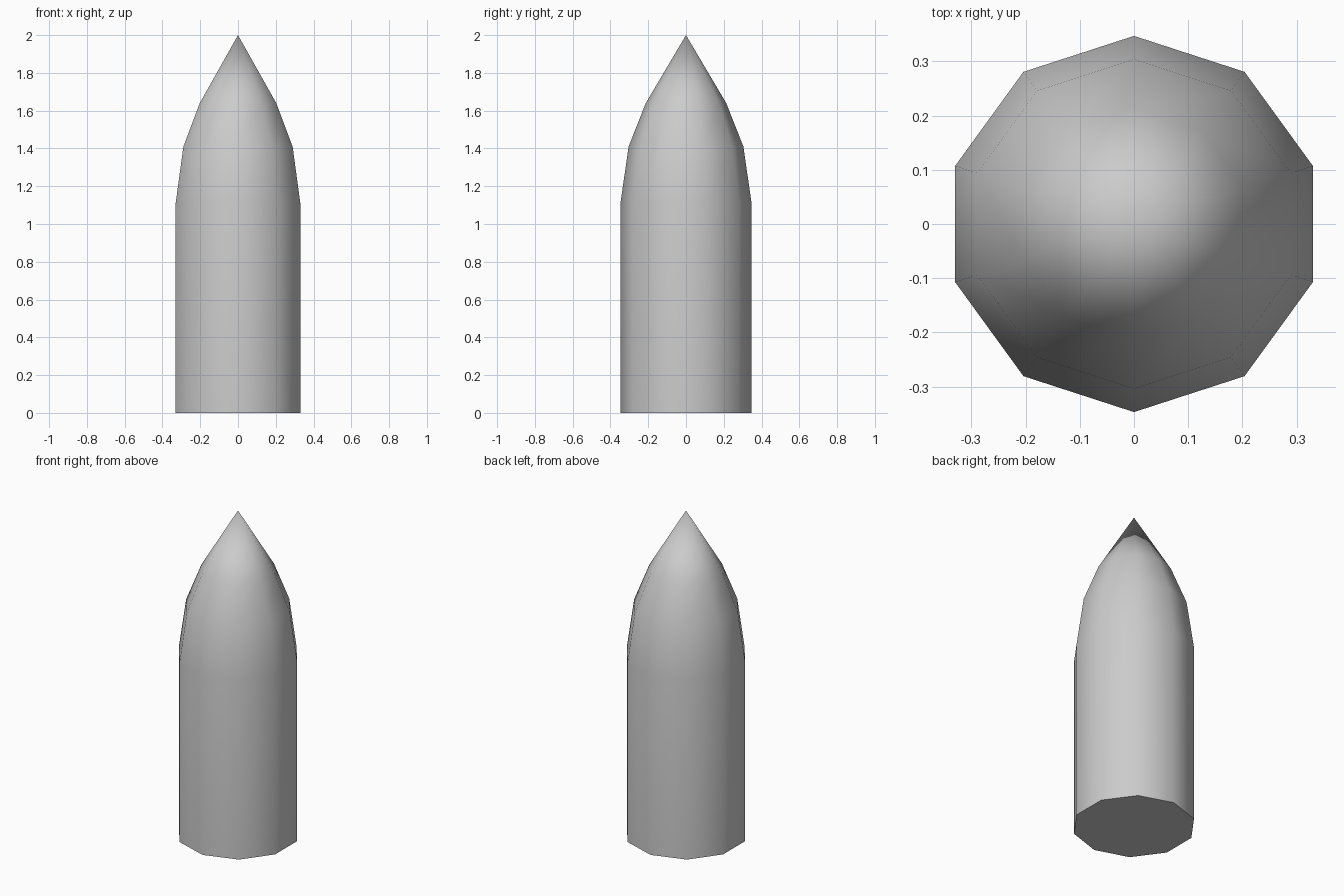
import bpy, bmesh, math

if "Cube" in bpy.data.objects:
    bpy.data.objects.remove(bpy.data.objects["Cube"])

SIDES = 10
# Side profile: (corner radius, height)
PROFILE = [(0.347, 0.0), (0.347, 1.11), (0.304, 1.41), (0.213, 1.64)]
TIP_Z = 2.0

bm = bmesh.new()


def ring(r, z):
    angles = [math.pi / 2 + 2 * math.pi * i / SIDES for i in range(SIDES)]
    return [bm.verts.new((r * math.cos(a), r * math.sin(a), z)) for a in angles]


# Body and tapered shoulder
rings = [ring(r, z) for r, z in PROFILE]
for lo, hi in zip(rings, rings[1:]):
    for i in range(SIDES):
        j = (i + 1) % SIDES
        bm.faces.new((lo[i], lo[j], hi[j], hi[i]))

# Pointed tip
tip = bm.verts.new((0, 0, TIP_Z))
for i in range(SIDES):
    bm.faces.new((rings[-1][i], rings[-1][(i + 1) % SIDES], tip))

# Flat base
bm.faces.new(rings[0][::-1])

mesh = bpy.data.meshes.new("pointed_body")
bm.to_mesh(mesh)
bm.free()
body = bpy.data.objects.new("pointed_body", mesh)
bpy.context.collection.objects.link(body)

# Smooth sides, sharp base rim
bpy.context.view_layer.objects.active = body
body.select_set(True)
bpy.ops.object.shade_smooth_by_angle(angle=math.radians(40))
